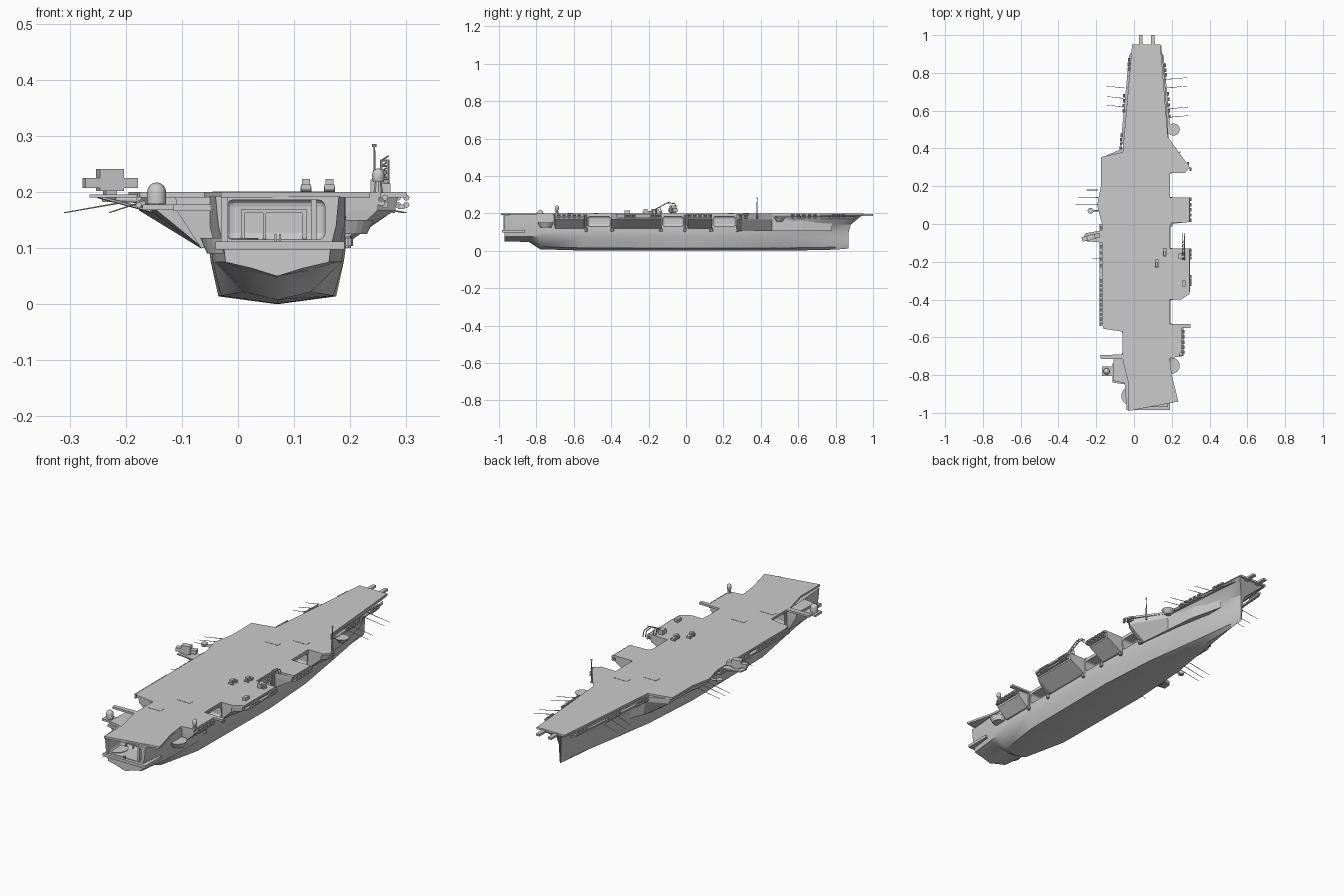
import bpy, bmesh, math
from mathutils import Vector, Matrix

CX = 0.07  # hull centreline


def finish(name, bm, smooth=False):
    bmesh.ops.recalc_face_normals(bm, faces=bm.faces)
    me = bpy.data.meshes.new(name)
    bm.to_mesh(me)
    bm.free()
    ob = bpy.data.objects.new(name, me)
    bpy.context.collection.objects.link(ob)
    if smooth:
        bpy.ops.object.select_all(action='DESELECT')
        ob.select_set(True)
        bpy.context.view_layer.objects.active = ob
        bpy.ops.object.shade_smooth_by_angle(angle=math.radians(28))
    return ob


def loft(name, rings, smooth=False):
    bm = bmesh.new()
    vs = [[bm.verts.new(p) for p in r] for r in rings]
    n = len(rings[0])
    for a, b in zip(vs, vs[1:]):
        for i in range(n):
            bm.faces.new((a[i], a[(i + 1) % n], b[(i + 1) % n], b[i]))
    bm.faces.new(vs[0])
    bm.faces.new(vs[-1])
    return finish(name, bm, smooth)


def slab(name, pts, z0, z1):
    return loft(name, [[(x, y, z) for x, y in pts] for z in (z0, z1)])


def boxes(name, items):
    """items: (x0, x1, y0, y1, z0, z1)"""
    bm = bmesh.new()
    for x0, x1, y0, y1, z0, z1 in items:
        m = Matrix.Translation(((x0 + x1) / 2, (y0 + y1) / 2, (z0 + z1) / 2))
        bmesh.ops.create_cube(bm, size=1, matrix=m @ Matrix.Diagonal((x1 - x0, y1 - y0, z1 - z0, 1)))
    return finish(name, bm)


def rods(name, items, sides=8, smooth=False):
    """items: (start, end, r0, r1)"""
    bm = bmesh.new()
    for a, b, r0, r1 in items:
        a, b = Vector(a), Vector(b)
        m = Matrix.Translation((a + b) / 2) @ (b - a).to_track_quat('Z', 'Y').to_matrix().to_4x4()
        bmesh.ops.create_cone(bm, cap_ends=True, segments=sides, radius1=r0, radius2=r1,
                              depth=(b - a).length, matrix=m)
    return finish(name, bm, smooth)


def dome(name, x, y, z0, z1, r):
    prof = [(r * .85, z0), (r, z0 + .004), (r, z1 - r)]
    prof += [(r * math.cos(t), z1 - r + r * math.sin(t)) for t in (.4, .8, 1.2, 1.5)]
    return loft(name, [[(x + q * math.cos(i * math.pi / 8), y + q * math.sin(i * math.pi / 8), z)
                        for i in range(16)] for q, z in prof], True)


def sponson(name, pts, hull_x, z_low, z_lip=0.167, keep=0.12):
    """Overhang: vertical lip, then slopes back in to the hull side."""
    inner = lambda x, k: hull_x + (x - hull_x) * k if abs(x - CX) > abs(hull_x - CX) else x
    rings = [[(inner(x, k), y, z) for x, y in pts]
             for k, z in ((keep, z_low), (0.9, z_lip), (0.95, 0.191))]
    return loft(name, rings)


# Hull: station y, keel z, half widths at bilge / waterline / gallery / deck, deck rake
stations = [
    (-.97, .05, .045, .095, .105, .11, 0), (-.84, .047, .06, .11, .12, .12, 0),
    (-.78, .008, .06, .118, .122, .122, 0), (-.55, .001, .10, .122, .124, .122, 0),
    (.0, 0, .105, .122, .122, .122, 0), (.30, 0, .085, .112, .116, .12, 0),
    (.50, .001, .055, .085, .095, .11, 0), (.68, .003, .028, .05, .066, .098, .01),
    (.80, .006, .010, .022, .038, .086, .04), (.87, .012, .003, .005, .012, .074, .075)]
rings = []
for y, zk, a, b, c, d, dy in stations:
    half = [(a, y, zk + .014), (b * .97, y, .075), (b, y, .10), (c, y + dy * .15, .14), (d, y + dy, .192)]
    rings.append([(CX, y, zk)] + [(CX + w, yy, z) for w, yy, z in half]
                 + [(CX - w, yy, z) for w, yy, z in reversed(half)])
hull = loft("hull", rings, True)

# Hangar and fantail openings cut into the hull
lifts = [(-.53, -.40), (-.13, -.01), (.14, .27)]


def cut(name, x0, x1, y0, y1, z0, z1):
    c = boxes(name, [(x0, x1, y0, y1, z0, z1)])
    c.hide_render = True
    c.hide_viewport = True
    bv = c.modifiers.new("round", 'BEVEL')
    bv.width = .012
    bv.segments = 3
    md = hull.modifiers.new(name, 'BOOLEAN')
    md.object = c
    md.solver = 'EXACT'


for i, (y0, y1) in enumerate(lifts):
    cut(f"lift_cutter_{i}", .13, .30, y0 + .005, y1 - .005, .13, .183)
cut("port_lift_cutter", -.15, .01, -.685, -.575, .13, .183)
cut("fantail_cutter", -.02, .155, -1.1, -.87, .115, .186)

# Flight deck outline, clockwise from the port bow
deck = [(-.01, .95), (.14, .95), (.18, .46), (.295, .30), (.27, .27), (.19, .27), (.19, .14),
        (.295, .14), (.295, .01), (.20, .005), (.19, -.01), (.19, -.13), (.295, -.13), (.295, -.37),
        (.25, -.40), (.19, -.40), (.19, -.53), (.30, -.53), (.30, -.55), (.255, -.55), (.255, -.70),
        (.22, -.705), (.19, -.71), (.20, -.80), (.235, -.94), (-.03, -.99), (-.03, -.84),
        (-.055, -.74), (-.06, -.715), (-.175, -.715), (-.18, -.695), (-.06, -.69), (-.06, -.57), (-.16, -.555), (-.17, -.53),
        (-.17, .0), (-.195, .10), (-.175, .20), (-.175, .355), (-.06, .38)]
slab("flight_deck", deck, .19, .20)

# Overhang supports
sponson("starboard_bow_sponson", [(.12, .78), (.16, .62), (.18, .46), (.29, .30), (.265, .27), (.12, .27)],
        .175, .105)
sponson("starboard_mid_sponson", [(.15, .14), (.29, .14), (.29, .01), (.15, -.005)], .19, .12)
sponson("starboard_island_sponson", [(.15, -.13), (.29, -.13), (.29, -.37), (.25, -.40), (.15, -.40)], .19, .12)
sponson("starboard_aft_sponson", [(.15, -.535), (.255, -.545), (.255, -.70), (.15, -.71)], .19, .12)
sponson("port_sponson", [(-.01, .50), (-.06, .40), (-.17, .355), (-.172, .2), (-.19, .10), (-.168, 0),
                         (-.168, -.53), (-.155, -.555), (-.01, -.57)], -.05, .10)
sponson("port_aft_sponson", [(-.01, -.69), (-.11, -.70), (-.115, -.83), (-.01, -.85)], -.045, .10, .165, .3)
slab("port_quarter_platform", [(-.04, -.70), (-.115, -.74), (-.115, -.84), (-.03, -.85)], .166, .178)
boxes("port_dome_platform", [(-.17, -.10, -.805, -.755, .168, .178)])

# Fantail fittings
boxes("fantail_ledge", [(-.04, .19, -.985, -.86, .098, .112)])
boxes("hangar_door_frame", [(.005, .012, -.878, -.87, .115, .168), (.115, .122, -.878, -.87, .115, .168),
                            (.005, .122, -.878, -.87, .163, .17), (.045, .05, -.878, -.87, .115, .165)])
boxes("fantail_posts", [(.13, .14, -.96, -.95, .11, .19), (.065, .069, -.975, -.971, .10, .125),
                        (.073, .077, -.975, -.971, .10, .125), (-.03, -.018, -.975, -.96, .11, .19)])
rods("stern_round_platforms", [((-.015, -.91, .09), (-.015, -.91, .118), .04, .052),
                               ((.20, -.75, .125), (.20, -.75, .15), .03, .042),
                               ((.21, .50, .155), (.21, .50, .178), .015, .032)], 20)

# Lift guide posts beside each opening
posts = []
for y0, y1 in lifts:
    for y in (y0 - .005, y1 + .005):
        posts += [((.196, y, .10), (.196, y, .19), .005, .005), ((.196, y, .104), (.196, y, .118), .009, .009)]
for y in (-.57, -.69):
    posts += [((-.056, y, .10), (-.056, y, .19), .005, .005), ((-.056, y, .104), (-.056, y, .118), .009, .009)]
rods("lift_guide_posts", posts)

# Bow catapult extensions
for i, x in enumerate((.036, .10)):
    slab(f"bow_extension_{i}", [(x - .011, .93), (x + .011, .93), (x + .009, 1), (x - .009, 1)], .186, .196)

# Catwalks below the deck edge
boxes("side_catwalks", [(-.182, -.165, -.53, .0, .176, .184), (.285, .297, -.36, -.14, .17, .178),
                        (.285, .297, .015, .135, .17, .178), (.25, .262, -.70, -.55, .176, .184)])
for side, (x0, x1) in (("port", (-.057, -.014)), ("starboard", (.182, .145))):
    o = -.012 if side == "port" else .012
    slab(f"{side}_bow_catwalk", [(x0, .42 if o < 0 else .47), (x0 + o, .44 if o < 0 else .49),
                                 (x1 + o, .89), (x1, .91)], .174, .182)

# Life raft canisters in double rows
rafts = []


def raft_row(x0, y0, x1, y1, n):
    for i in range(n):
        t = i / (n - 1)
        x, y = x0 + (x1 - x0) * t, y0 + (y1 - y0) * t
        for z in (.177, .19):
            rafts.append(((x, y - .009, z), (x, y + .009, z), .0055, .0055))


for row in [(-.177, -.53, -.177, -.30, 10), (-.177, -.22, -.177, -.02, 7), (.30, .02, .30, .13, 5),
            (.30, -.18, .30, -.14, 3), (.30, -.32, .30, -.28, 3), (.262, -.68, .262, -.57, 5),
            (.30, .29, .285, .32, 2), (-.07, .40, -.067, .47, 4), (-.056, .60, -.053, .68, 4),
            (-.03, .82, -.026, .87, 3), (.187, .57, .181, .69, 5), (.17, .79, .165, .84, 3)]:
    raft_row(*row)
rods("life_rafts", rafts)

# Whip antennas folded outwards
whips = []
for x0, y, x1 in [(-.19, .18, -.31), (-.19, .14, -.31), (-.19, .105, -.31), (-.165, -.185, -.23),
                  (-.05, .72, -.145), (-.055, .665, -.145), (-.06, .62, -.145),
                  (.165, .765, .28), (.17, .72, .28), (.185, .61, .295), (.185, .565, .30)]:
    s = .01 if abs(x1) < .2 or x1 > 0 else 0
    whips.append(((x0, y, .184), (x1, y + s, .163), .0018, .001))
rods("whip_antennas", whips, 5)

# Port launcher on its bracket platform
slab("launcher_platform", [(-.15, -.03), (-.26, -.05), (-.265, -.09), (-.15, -.10)], .190, .196)
launcher = boxes("launcher", [(-.022, .022, -.014, .014, .202, .241), (-.048, -.022, -.012, .012, .207, .225),
                              (.022, .048, -.012, .012, .207, .225), (-.01, .01, -.01, .01, .194, .204)])
launcher.location = (-.228, -.07, 0)
launcher.rotation_euler.z = .25
rods("launcher_struts", [((-.25, -.06, .192), (-.15, -.06, .165), .003, .003),
                         ((-.25, -.08, .192), (-.15, -.08, .165), .003, .003)], 6)
rods("port_gun_tub", [((-.23, .07, .182), (-.23, .07, .196), .012, .016),
                      ((-.23, .07, .188), (-.17, .07, .185), .005, .005)], 14)

# Radomes
dome("port_radome", -.145, -.78, .176, .217, .017)
dome("starboard_radome", .25, -.69, .218, .242, .011)
rods("starboard_radome_stand", [((.25, -.69, .198), (.25, -.69, .220), .009, .006)], 10)

# Signal mast
rods("signal_mast", [((.243, .38, .17), (.243, .38, .235), .004, .003), ((.243, .38, .235), (.243, .38, .284), .002, .0015),
                     ((.243, .38, .28), (.243, .38, .286), .004, .004)])

# Deck-edge crane: base, twin boom with lattice, forward stay
crane = [((.26, -.17, .20), (.26, -.17, .222), .012, .010)]
for x in (.255, .268):
    crane += [((x, -.19, .208), (x, -.10, .256), .0025, .0025), ((x, -.10, .256), (x, -.06, .252), .0025, .0025),
              ((x, -.06, .252), (x, -.05, .224), .002, .002), ((x, -.13, .20), (x, -.14, .235), .002, .002)]
for i in range(6):
    t = i / 5
    y, z = -.19 + .09 * t, .208 + .048 * t
    crane += [((.255, y, z), (.268, y, z), .002, .002), ((.255, y, z), (.268, y + .015, z + .008), .0015, .0015)]
rods("deck_crane", crane, 6)
boxes("crane_cab", [(.236, .254, -.185, -.155, .20, .222), (.255, .272, -.33, -.30, .20, .215)])

# Deck tractors
for i, (x, y) in enumerate(((.163, -.15), (.121, -.21))):
    boxes(f"tractor_{i}", [(x - .009, x + .009, y - .022, y + .022, .204, .213),
                           (x - .007, x + .007, y - .018, y + .005, .213, .223)])
    rods(f"tractor_wheels_{i}", [((x - .010, y + d, .205), (x + .010, y + d, .205), .005, .005)
                                 for d in (-.014, .014)], 10)

# Blast deflector panels, almost flush with the deck
boxes("blast_deflectors", [(x - .035, x + .035, y - .013, y + .013, .199, .2012)
                           for x, y in ((.12, .32), (.02, .24), (.05, -.48), (-.01, -.62))])
